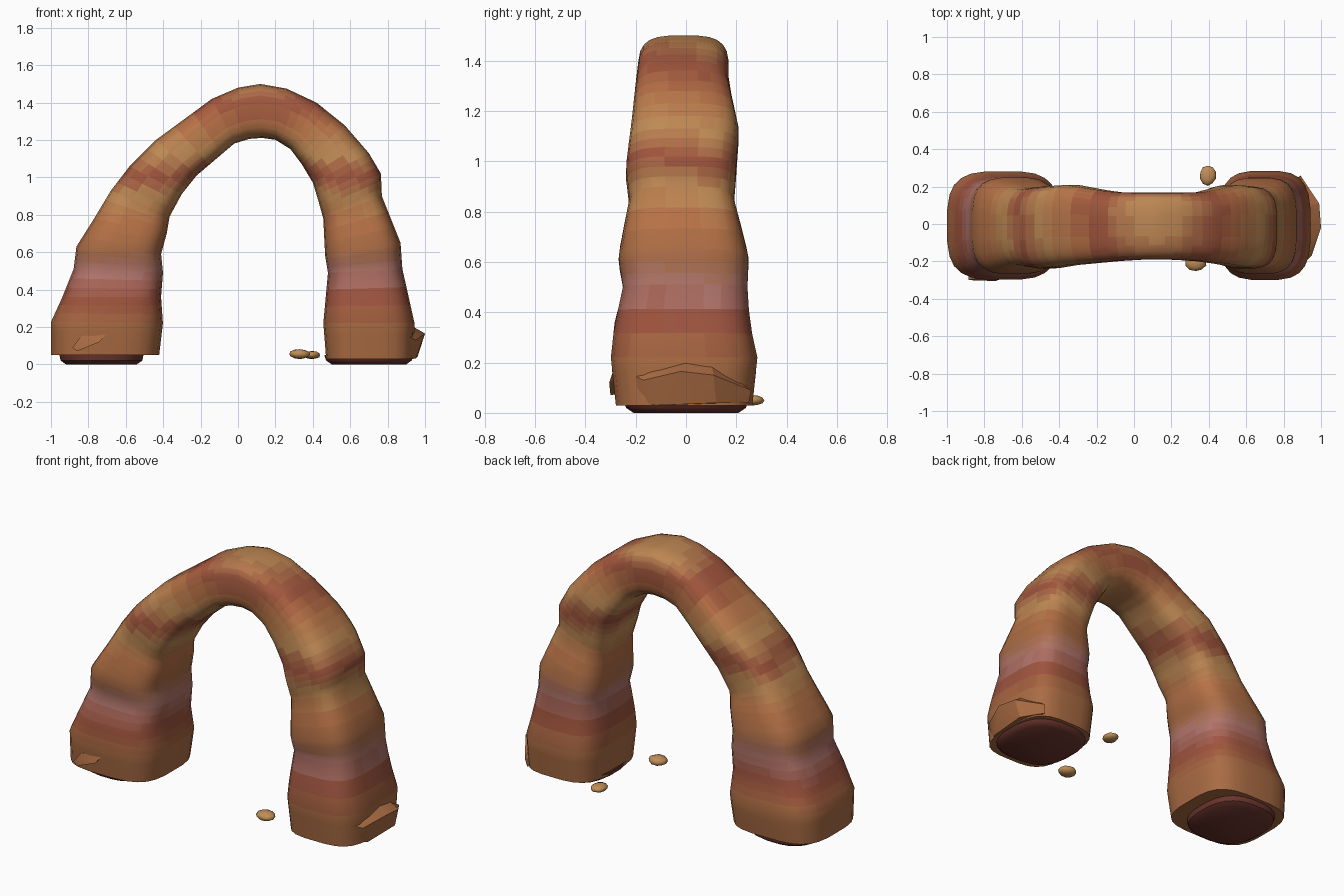
import bpy, bmesh, math, random
from mathutils import Vector

if "Cube" in bpy.data.objects:
    bpy.data.objects.remove(bpy.data.objects["Cube"])

random.seed(4)
SIDES, STEPS, BANDS = 24, 3, 50

# Sandstone strata: height, displayed colour
BROWN, RED, MAUVE = (.66, .42, .27), (.61, .32, .24), (.69, .46, .43)
ORANGE, TAN = (.71, .44, .28), (.75, .55, .34)
STRATA = [(0, BROWN), (.22, BROWN), (.36, RED), (.5, MAUVE), (.63, BROWN), (.76, ORANGE),
          (.9, TAN), (1.01, RED), (1.13, TAN), (1.27, ORANGE), (1.38, RED), (1.5, TAN)]


def keyed(table, z):
    """Interpolate a table of (height, values) at height z."""
    for (a, va), (b, vb) in zip(table, table[1:]):
        if z <= b:
            t = max(0, (z - a) / (b - a))
            return [p + (q - p) * t for p, q in zip(va, vb)]
    return table[-1][1]


def material(name, rgb):
    m = bpy.data.materials.new(name)
    m.diffuse_color = tuple(c ** 2.2 for c in rgb) + (1,)
    m.use_nodes = True
    m.node_tree.nodes["Principled BSDF"].inputs["Base Color"].default_value = m.diffuse_color
    return m


band_mats = [material(f"stratum_{i}", keyed(STRATA, (i + .5) * 1.5 / BANDS)) for i in range(BANDS)]
brown = material("loose_rock", BROWN)
tan = material("pebble", TAN)
dark = material("dark_base", (.42, .22, .19))


def finish(bm, name, mats, angle=40):
    bmesh.ops.recalc_face_normals(bm, faces=bm.faces)
    me = bpy.data.meshes.new(name)
    bm.to_mesh(me)
    bm.free()
    for m in mats:
        me.materials.append(m)
    ob = bpy.data.objects.new(name, me)
    bpy.context.collection.objects.link(ob)
    bpy.ops.object.select_all(action='DESELECT')
    ob.select_set(True)
    bpy.context.view_layer.objects.active = ob
    bpy.ops.object.shade_smooth_by_angle(angle=math.radians(angle))


def loft(bm, rings):
    loops = [[bm.verts.new(p) for p in r] for r in rings]
    n = len(loops[0])
    for a, b in zip(loops, loops[1:]):
        for i in range(n):
            bm.faces.new((a[i], a[(i + 1) % n], b[(i + 1) % n], b[i]))
    bm.faces.new(loops[0][::-1])
    bm.faces.new(loops[-1])


def section(ox, oz, ix, iz, y0, y1, power=3.4):
    """Rounded-rectangle ring between an outer and an inner profile point."""
    ring = []
    for k in range(SIDES):
        a = 2 * math.pi * (k + .5) / SIDES
        c, s = (math.copysign(abs(v) ** (2 / power), v) for v in (math.cos(a), math.sin(a)))
        t = (1 + c) / 2
        ring.append(Vector((ix + (ox - ix) * t, y0 + (y1 - y0) * (1 + s) / 2, iz + (oz - iz) * t)))
    return ring


# Arch: outer x, z and inner x, z from the left foot to the right foot
ARCH = [(-1.0, .05, -.42, .05), (-1.0, .23, -.40, .22), (-.94, .36, -.41, .36),
        (-.88, .51, -.40, .49), (-.865, .63, -.41, .59), (-.77, .78, -.38, .70),
        (-.68, .93, -.365, .79), (-.58, 1.06, -.30, .91), (-.44, 1.2, -.22, 1.01),
        (-.14, 1.42, -.02, 1.18), (0, 1.48, .06, 1.205), (.12, 1.5, .13, 1.21),
        (.26, 1.475, .2, 1.2), (.42, 1.4, .28, 1.15), (.57, 1.28, .34, 1.07),
        (.70, 1.13, .4, .97), (.765, 1.02, .43, .87), (.77, .9, .455, .78),
        (.87, .65, .465, .58), (.88, .51, .48, .49), (.945, .22, .455, .22),
        (.94, .03, .47, .03)]
# Front and back limits by height
DEPTH = [(.03, (-.28, .265)), (.22, (-.3, .285)), (.36, (-.285, .255)), (.5, (-.25, .245)),
         (.64, (-.27, .25)), (.9, (-.225, .19)), (1.03, (-.24, .2)), (1.2, (-.22, .21)),
         (1.4, (-.2, .17)), (1.5, (-.19, .17))]
bm = bmesh.new()
rings = []
for a, b in zip(ARCH, ARCH[1:]):
    for j in range(STEPS + (b == ARCH[-1])):
        p = [u + (v - u) * j / STEPS for u, v in zip(a, b)]
        rings.append(section(*p, *keyed(DEPTH, p[1])))
loft(bm, rings)
for f in bm.faces:
    c = f.calc_center_median()
    z = c.z + .02 * math.sin(c.y * 15)
    f.material_index = max(0, min(BANDS - 1, int(z / 1.5 * BANDS)))
finish(bm, "stone_arch", band_mats)

# Dark footings under both legs
for name, x0, x1, top in (("left_footing", -.95, -.51, .07), ("right_footing", .47, .93, .05)):
    bm = bmesh.new()
    loft(bm, [section(x0 + i, z, x1 - i, z, -.24 + i, .24 - i, 2.6)
              for z, i in ((0, .03), (.02, 0), (top, -.01))])
    finish(bm, name, [dark])


# Broken rocks leaning on the legs
def shard(name, points):
    bm = bmesh.new()
    for p in points:
        bm.verts.new(p)
    bmesh.ops.convex_hull(bm, input=bm.verts)
    finish(bm, name, [brown], 25)


shard("right_rock", [(1.0, -.02, .165), (.99, .11, .15), (.93, 0, .205), (.92, .1, .195),
                     (.89, -.23, .16), (.95, -.17, .13), (.89, .26, .09), (.95, -.12, .03),
                     (.96, .12, .04), (.88, -.22, .04), (.88, .25, .04), (.8, 0, .1)])
shard("left_rock", [(-.885, -.3, .09), (-.84, -.29, .15), (-.7, -.29, .165), (-.74, -.305, .12),
                    (-.86, -.3, .07), (-.88, -.2, .09), (-.72, -.2, .15)])

# Loose pebbles
for name, loc, size in (("back_pebble", (.395, .26, .05), (.045, .055, .022)),
                        ("front_pebble", (.33, -.205, .055), (.058, .05, .027))):
    bm = bmesh.new()
    bmesh.ops.create_icosphere(bm, subdivisions=2, radius=1)
    for v in bm.verts:
        r = random.uniform(.92, 1.04)
        v.co = Vector([p + c * s * r for p, c, s in zip(loc, v.co, size)])
    finish(bm, name, [tan], 60)
